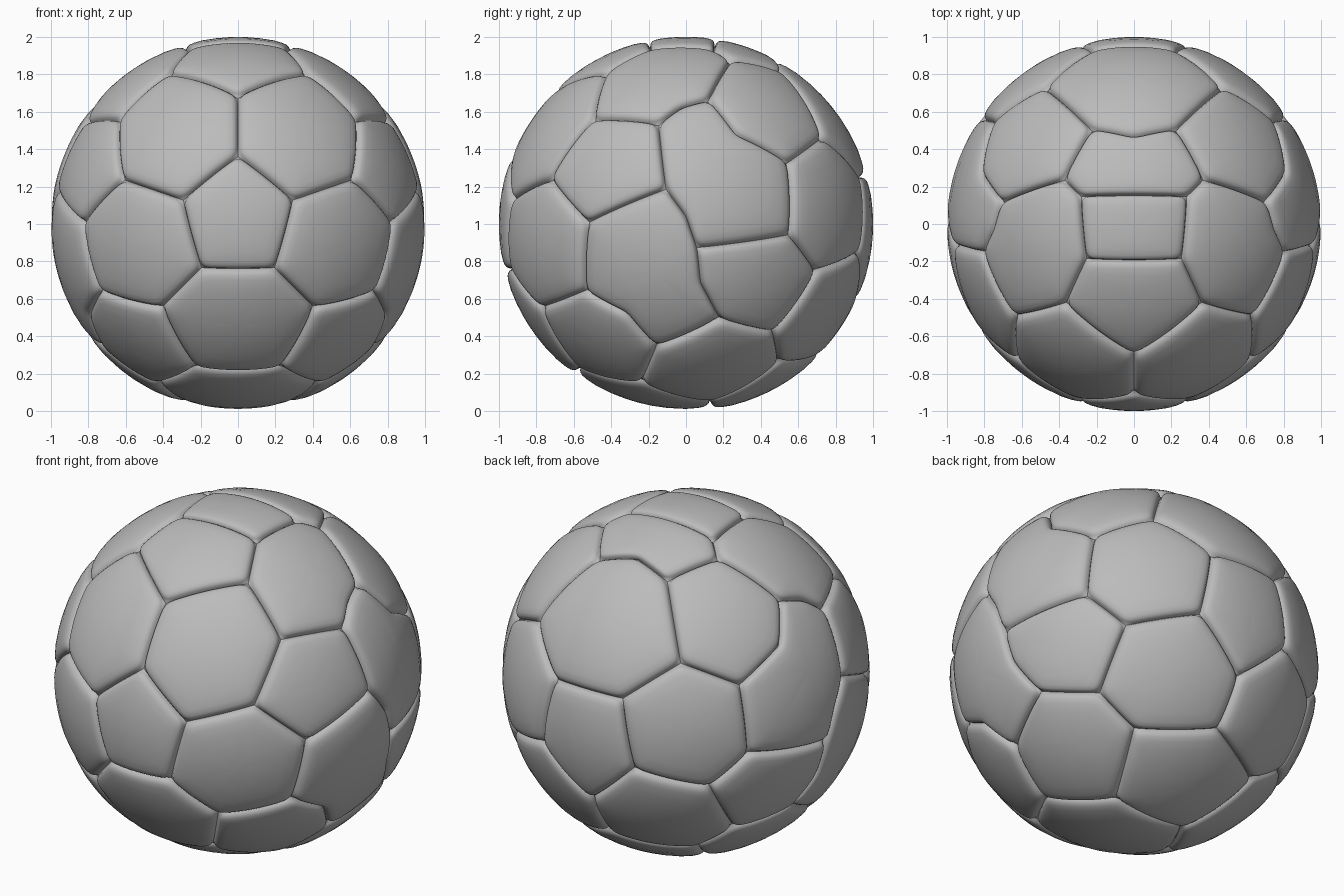
import bpy, bmesh, math
from mathutils import Vector

if "Cube" in bpy.data.objects:
    bpy.data.objects.remove(bpy.data.objects["Cube"])

# Seam corners per facing side: axis, sign, and the two other coordinates
R = 0.985
CORNERS = [
    ("y", -1, [(0, .37), (.3, .13), (.2, -.24), (0, .69), (.62, .24), (.64, .56),
               (.41, -.45), (.23, -.77), (.74, -.36)]),
    ("x", 1, [(-.15, .54), (-.11, .19), (-.53, .01), (.06, -.13), (.56, -.06),
              (.12, .67), (.55, .33), (.73, .46), (.7, -.25), (.47, -.58),
              (.18, -.51), (-.16, -.66), (-.24, -.85)]),
    ("z", 1, [(.37, -.43), (.26, -.19), (.38, .24), (.23, .51)]),
    ("y", 1, [(.22, .25), (.3, -.15), (0, -.42)]),
    ("z", -1, [(.42, .5), (.24, .13)]),
]
# Points that bend a seam between its corners
BENDS = [
    ("x", 1, [(.27, .48), (-.32, -.48), (.0, .04), (.08, -.32), (-.03, .63)]),
    ("z", 1, [(0, .465)]),
]


def on_ball(axis, sign, a, b):
    """Unit direction from two coordinates and the hidden axis."""
    c = sign * math.sqrt(max(R * R - a * a - b * b, 0))
    i = "xyz".index(axis)
    p = [a, b]
    p.insert(i, c)
    return Vector(p).normalized()


def mirrored(groups):
    """All points of the groups, with their copies across x = 0."""
    for axis, sign, points in groups:
        for a, b in points:
            p = on_ball(axis, sign, a, b)
            yield p
            if p.x > 1e-4:
                yield Vector((-p.x, p.y, p.z))


def seam_cage():
    """Truncated icosahedron with shifted corners and a split top panel."""
    poles = [Vector((0, -1, 0))]
    for k in range(5):
        t = math.radians(90 + 72 * k)
        poles.append(Vector((2 * math.cos(t), -1, 2 * math.sin(t))).normalized())
    poles += [-p for p in poles]
    bm = bmesh.new()
    for a in poles:
        for b in poles:
            if 0.4 < a.dot(b) < 0.5:
                bm.verts.new((2 * a + b) / 3)
    bmesh.ops.convex_hull(bm, input=bm.verts[:])
    bmesh.ops.dissolve_limit(bm, angle_limit=math.radians(5),
                             verts=bm.verts[:], edges=bm.edges[:])
    start = {v: v.co.normalized() for v in bm.verts}
    for v in bm.verts:
        v.co = start[v]
    for p in mirrored(CORNERS):
        min(start, key=lambda v: (start[v] - p).length).co = p

    # Split the top panel in two
    def split_near(p):
        e = min(bm.edges, key=lambda e: ((e.verts[0].co + e.verts[1].co).normalized() - p).length)
        v = bmesh.utils.edge_split(e, e.verts[0], 0.5)[1]
        v.co = p
        return v
    top = max(bm.faces, key=lambda f: f.calc_center_median().z)
    ends = [split_near(p) for p in mirrored([("z", 1, [(.29, .15)])])]
    bmesh.utils.face_split(top, ends[0], ends[1])

    # Bend the curved seams
    for p in mirrored(BENDS):
        split_near(p)
    return bm


# Puffed panel section: share of the way to the seam, and radius there
PROFILE = [(1, .958), (.988, .966), (.972, .977), (.945, .986), (.9, .993),
           (.82, .997), (.65, 1), (.4, 1), (.2, 1)]


def add_panel(bm, corners):
    center = sum(corners, Vector()).normalized()
    border = []
    for a, b in zip(corners, corners[1:] + corners[:1]):
        n = max(4, int((a - b).length / .018))
        border += [a.lerp(b, i / n).normalized() for i in range(n)]
    # Rounded copy of the outline for everything inside the seam
    soft = border
    count = len(border)
    for _ in range(5):
        soft = [(soft[i - 1] + 2 * soft[i] + soft[(i + 1) % count]) / 4 for i in range(count)]
    lift = -.012 if center.z < -.95 else 0
    rings = []
    for t, radius in PROFILE:
        loop = border if t == 1 else soft
        r = radius if t == 1 else radius + lift
        rings.append([bm.verts.new(center.lerp(p, t).normalized() * r) for p in loop])
    for outer, inner in zip(rings, rings[1:]):
        for i in range(count):
            j = (i + 1) % count
            bm.faces.new((outer[i], outer[j], inner[j], inner[i]))
    tip = bm.verts.new(center * (1 + lift))
    for i in range(count):
        bm.faces.new((rings[-1][i], rings[-1][(i + 1) % count], tip))


# Ball made of all panels, joined along the seams
cage = seam_cage()
ball_mesh = bmesh.new()
for face in cage.faces:
    add_panel(ball_mesh, [v.co.copy() for v in face.verts])
cage.free()
bmesh.ops.remove_doubles(ball_mesh, verts=ball_mesh.verts[:], dist=1e-4)
bmesh.ops.recalc_face_normals(ball_mesh, faces=ball_mesh.faces[:])
bmesh.ops.translate(ball_mesh, verts=ball_mesh.verts[:], vec=(0, 0, 1))
mesh = bpy.data.meshes.new("ball_panels")
ball_mesh.to_mesh(mesh)
ball_mesh.free()
ball = bpy.data.objects.new("ball_panels", mesh)
bpy.context.collection.objects.link(ball)

# Plain grey covering
grey = bpy.data.materials.new("plain_grey")
grey.use_nodes = True
color = (.5, .5, .5, 1)
grey.diffuse_color = color
grey.node_tree.nodes["Principled BSDF"].inputs["Base Color"].default_value = color
mesh.materials.append(grey)

# Smooth shading with soft seams
bpy.context.view_layer.objects.active = ball
ball.select_set(True)
bpy.ops.object.shade_smooth_by_angle(angle=math.radians(60))
